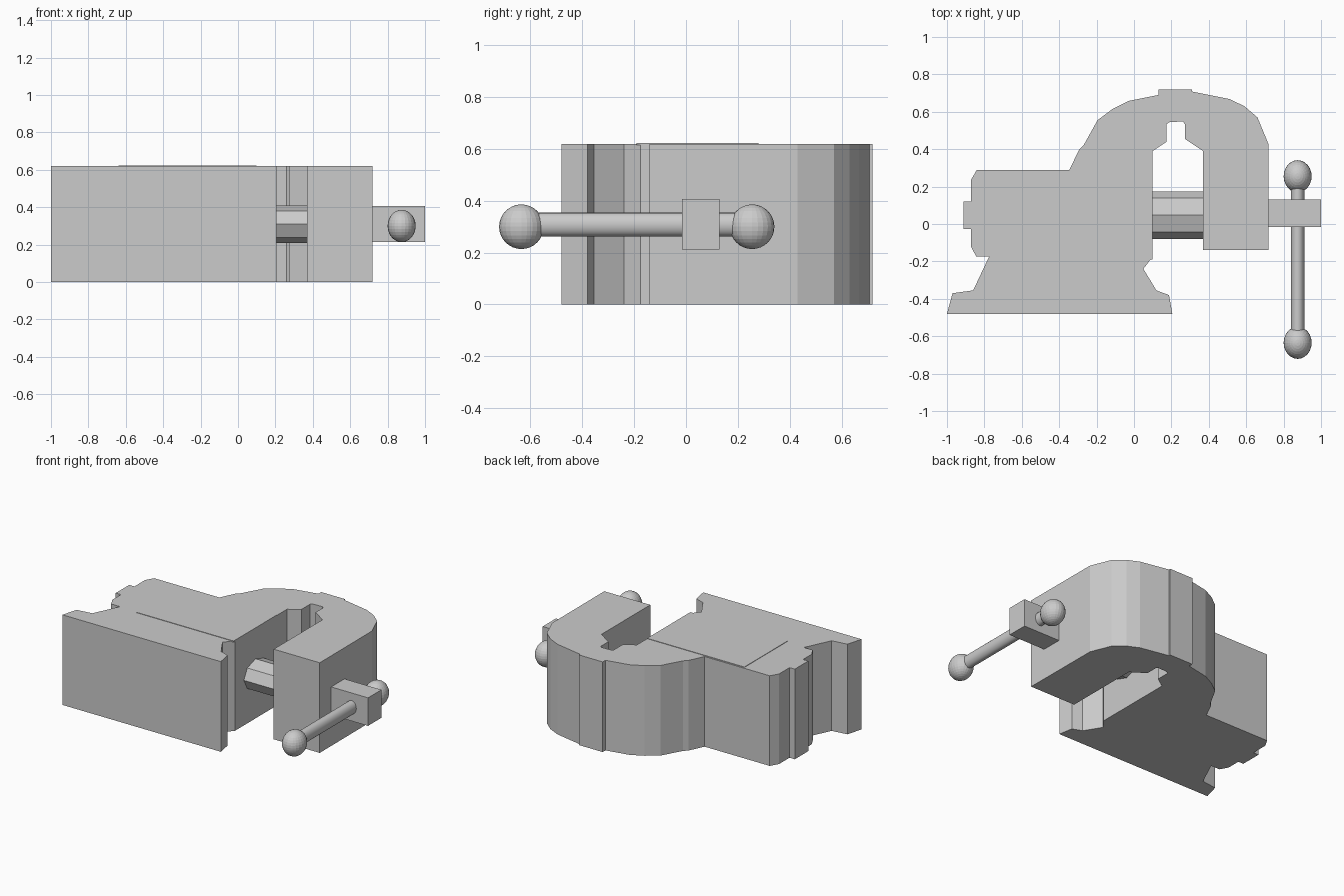
import bpy, bmesh
from math import pi
from mathutils import Matrix, Vector

if "Cube" in bpy.data.objects:
    bpy.data.objects.remove(bpy.data.objects["Cube"])


def make_object(name, bm):
    bmesh.ops.recalc_face_normals(bm, faces=bm.faces)
    mesh = bpy.data.meshes.new(name)
    bm.to_mesh(mesh)
    bm.free()
    obj = bpy.data.objects.new(name, mesh)
    bpy.context.collection.objects.link(obj)
    return obj


def extrude_outline(name, points, z0, z1):
    bm = bmesh.new()
    face = bm.faces.new([bm.verts.new((x, y, z0)) for x, y in points])
    up = bmesh.ops.extrude_face_region(bm, geom=[face], use_keep_orig=True)
    bmesh.ops.translate(bm, vec=(0, 0, z1 - z0),
                        verts=[v for v in up["geom"] if isinstance(v, bmesh.types.BMVert)])
    return make_object(name, bm)


def box(name, lo, hi):
    return extrude_outline(name, [(lo[0], lo[1]), (hi[0], lo[1]), (hi[0], hi[1]), (lo[0], hi[1])],
                           lo[2], hi[2])


def rod(name, center, length, axis, radii, sides):
    # cylinder along X or Y, with its own radius in each cross direction
    bm = bmesh.new()
    bmesh.ops.create_cone(bm, cap_ends=True, segments=sides, radius1=1, radius2=1, depth=length)
    turn = Matrix.Rotation(pi / 2, 4, 'Y' if axis == 'X' else 'X')
    scale = (1, *radii) if axis == 'X' else (radii[0], 1, radii[1])
    bm.transform(Matrix.LocRotScale(Vector(center), None, Vector(scale)) @ turn)
    return make_object(name, bm)


def ball(name, center, radii):
    bm = bmesh.new()
    bmesh.ops.create_uvsphere(bm, u_segments=24, v_segments=16, radius=1)
    bm.transform(Matrix.LocRotScale(Vector(center), None, Vector(radii)))
    return make_object(name, bm)


# Clamp body: base, fixed jaw, arch and moving jaw in one outline
outline = [
    # base foot and neck
    (-1, -.48), (.205, -.48), (.187, -.38), (.12, -.355), (.05, -.24), (.10, -.175),
    # jaw opening
    (.10, .39), (.175, .44), (.175, .535), (.19, .545), (.26, .548), (.272, .535),
    (.272, .455), (.37, .39), (.37, -.14), (.72, -.14),
    # outer arch
    (.718, .43), (.66, .57), (.59, .63), (.51, .668), (.31, .708), (.31, .72),
    (.13, .72), (.13, .69), (-.03, .658), (-.115, .615), (-.195, .555), (-.27, .42),
    (-.295, .395), (-.345, .29),
    # stepped back end
    (-.84, .29), (-.872, .235), (-.872, .12), (-.912, .12), (-.912, -.027),
    (-.872, -.027), (-.872, -.12), (-.843, -.175), (-.775, -.175), (-.86, -.355), (-.97, -.37),
]
extrude_outline("clamp_body", outline, 0, .62)

# Thin raised pad on the top of the body
box("top_pad", (-.64, -.19, .615), (.10, .28, .623))

# Eight-sided screw between the jaws
rod("jaw_screw", (.235, .048, .31), .29, 'X', (.127, .10), 8)

# Screw head
box("screw_head", (.715, -.015, .213), (1, .13, .406))

# Turning handle with ball ends
handle = rod("handle_bar", (.875, -.19, .308), .88, 'Y', (.036, .046), 24)
for p in handle.data.polygons:
    p.use_smooth = len(p.vertices) == 4
for name, y in (("handle_ball_front", -.635), ("handle_ball_back", .255)):
    ball(name, (.875, y, .30), (.075, .086, .086))
